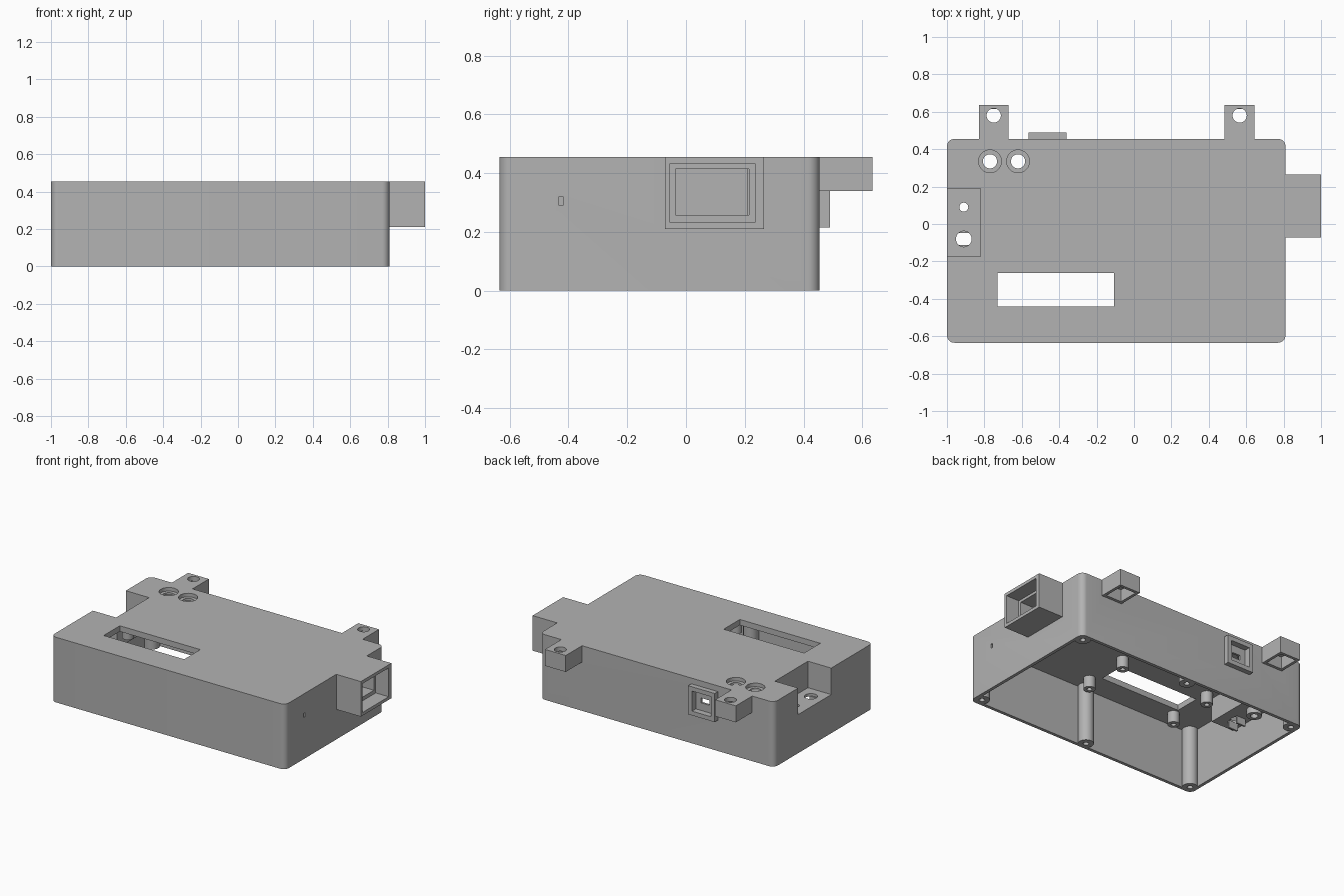
import bpy
import bmesh

if "Cube" in bpy.data.objects:
    bpy.data.objects.remove(bpy.data.objects["Cube"], do_unlink=True)

plastic = bpy.data.materials.new("grey plastic")
plastic.use_nodes = True
grey = (0.45, 0.45, 0.45, 1)
plastic.diffuse_color = grey
plastic.node_tree.nodes["Principled BSDF"].inputs["Base Color"].default_value = grey


def link(name, bm):
    mesh = bpy.data.meshes.new(name)
    bmesh.ops.recalc_face_normals(bm, faces=bm.faces)
    bm.to_mesh(mesh)
    bm.free()
    obj = bpy.data.objects.new(name, mesh)
    bpy.context.collection.objects.link(obj)
    return obj


def box(name, x, y, z, radius=0):
    """Box from (low, high) ranges, with optional rounded upright corners."""
    bm = bmesh.new()
    bmesh.ops.create_cube(bm, size=1)
    for v in bm.verts:
        v.co = [r[1] if c > 0 else r[0] for c, r in zip(v.co, (x, y, z))]
    if radius:
        upright = [e for e in bm.edges
                   if abs(e.verts[0].co.z - e.verts[1].co.z) > 0.01]
        bmesh.ops.bevel(bm, geom=upright, offset=radius, segments=8,
                        profile=0.5, affect='EDGES')
    return link(name, bm)


def cylinder(name, x, y, z, radius):
    bm = bmesh.new()
    bmesh.ops.create_cone(bm, cap_ends=True, segments=32, radius1=radius,
                          radius2=radius, depth=z[1] - z[0])
    bmesh.ops.translate(bm, verts=bm.verts, vec=(x, y, (z[0] + z[1]) / 2))
    return link(name, bm)


def combine(target, tool, operation):
    """Apply one boolean and discard the tool."""
    mod = target.modifiers.new("combine", 'BOOLEAN')
    mod.operation = operation
    mod.solver = 'EXACT'
    mod.object = tool
    bpy.context.view_layer.update()
    result = target.evaluated_get(bpy.context.evaluated_depsgraph_get())
    mesh = bpy.data.meshes.new_from_object(result)
    target.modifiers.clear()
    target.data = mesh
    bpy.data.objects.remove(tool, do_unlink=True)


def add(target, tool):
    combine(target, tool, 'UNION')


def cut(target, tool):
    combine(target, tool, 'DIFFERENCE')


def finish(obj):
    obj.data.materials.clear()
    obj.data.materials.append(plastic)
    bpy.ops.object.select_all(action='DESELECT')
    obj.select_set(True)
    bpy.context.view_layer.objects.active = obj
    bpy.ops.object.shade_smooth_by_angle()


LEFT, RIGHT, FRONT, BACK, TOP = -1.0, 0.81, -0.635, 0.455, 0.455
WALL, CEILING = 0.022, 0.415
TABS = (-0.75, 0.565)

# Outer form: rounded case, side connector housing, back port, two tabs
case = box("case", (LEFT, RIGHT), (FRONT, BACK), (0, TOP), 0.04)
add(case, box("housing", (0.8, 1), (-0.072, 0.265), (0.21, TOP)))
add(case, box("port", (-0.565, -0.36), (0.445, 0.49), (0.215, 0.415)))
for x in TABS:
    add(case, box("tab", (x - 0.08, x + 0.08), (0.445, 0.635), (0.34, TOP)))

# Hollow underside
cut(case, box("cavity", (LEFT + WALL, RIGHT - WALL),
              (FRONT + WALL, BACK - WALL), (-0.1, CEILING), 0.02))

# Hollow tabs with a hole through the top
for x in TABS:
    cut(case, box("tab_hollow", (x - 0.06, x + 0.06), (0.475, 0.615), (0.3, 0.425)))
    cut(case, cylinder("tab_hole", x, 0.58, (0.4, 0.5), 0.038))

# Stepped openings of the connector housing and the back port
cut(case, box("housing_recess", (0.9, 1.1), (-0.054, 0.235), (0.232, 0.433)))
cut(case, box("housing_opening", (0.75, 1), (-0.035, 0.215), (0.258, 0.414)))
cut(case, box("port_recess", (-0.535, -0.39), (0.448, 0.6), (0.245, 0.385)))
cut(case, box("port_slot", (-0.495, -0.43), (0.4, 0.5), (0.298, 0.332)))
cut(case, box("side_slot", (0.75, 0.9), (-0.432, -0.419), (0.29, 0.32)))

# Step pocket in the side
add(case, box("pocket_block", (LEFT + 0.005, -0.8), (-0.195, 0.21), (0.25, 0.44)))
cut(case, box("pocket", (-1.1, -0.82), (-0.175, 0.19), (0.27, 0.6)))
add(case, cylinder("pocket_boss", -0.91, 0.09, (0.205, 0.26), 0.048))
cut(case, cylinder("boss_hole", -0.91, 0.09, (0.1, 0.4), 0.024))
cut(case, cylinder("button_hole", -0.91, -0.08, (0.1, 0.4), 0.042))

# Display window and the two counterbored holes
cut(case, box("window", (-0.73, -0.108), (-0.44, -0.262), (0.38, 0.6)))
for x in (-0.77, -0.62):
    cut(case, cylinder("counterbore", x, 0.335, (0.43, 0.6), 0.061))
    cut(case, cylinder("through_hole", x, 0.335, (0.38, 0.6), 0.038))

# Screw columns at the corners and the middle of the long walls
INSET = 0.052
for x in (LEFT + INSET, -0.095, RIGHT - INSET):
    for y in (FRONT + INSET, BACK - INSET):
        add(case, cylinder("column", x, y, (0, 0.43), 0.05))
        cut(case, cylinder("column_hole", x, y, (-0.1, 0.12), 0.018))
finish(case)

# Display standoffs hanging from the ceiling
for x, side in ((-0.735, "right"), (-0.045, "left")):
    for y, end in ((-0.49, "front"), (-0.165, "back")):
        post = cylinder(f"standoff_{end}_{side}", x, y, (0.335, 0.42), 0.038)
        cut(post, cylinder("standoff_hole", x, y, (0.3, 0.4), 0.016))
        finish(post)

# Small clips under the pocket floor, either side of the button hole
for y, end in ((-0.124, "front"), (-0.048, "back")):
    finish(box(f"button_clip_{end}", (-0.945, -0.875), (y, y + 0.012), (0.2, 0.252)))
